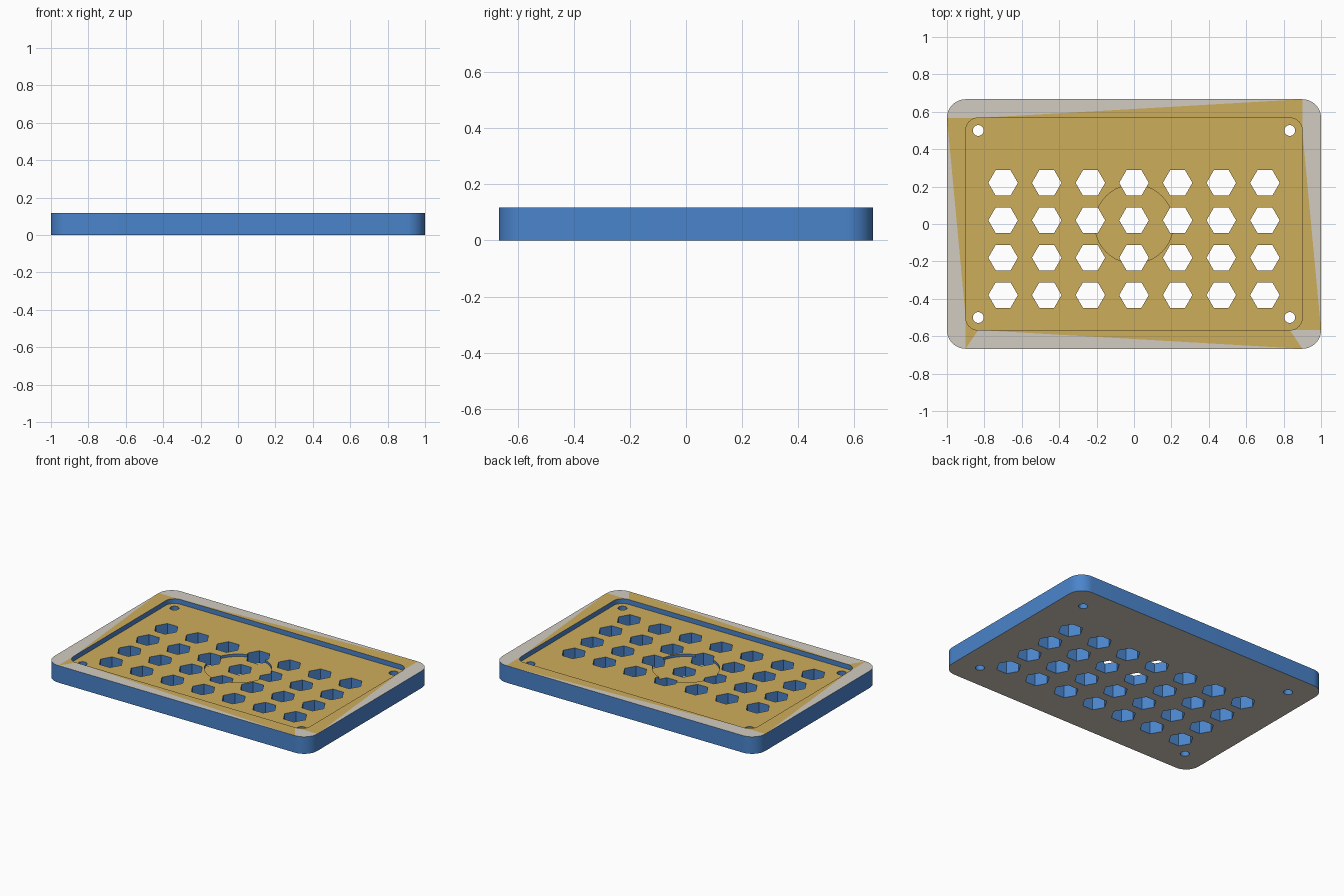
import bpy, bmesh, math

if "Cube" in bpy.data.objects:
    bpy.data.objects.remove(bpy.data.objects["Cube"])

H, FLOOR, DISC = 0.117, 0.084, 0.067   # rim top, recess floor, round pocket floor
N = 12                                  # segments per rounded corner


def srgb(*c):
    return tuple(((v / 255 + 0.055) / 1.055) ** 2.4 for v in c) + (1.0,)


def material(name, colour):
    m = bpy.data.materials.new(name)
    m.diffuse_color = colour
    m.use_nodes = True
    m.node_tree.nodes["Principled BSDF"].inputs["Base Color"].default_value = m.diffuse_color
    return m


MATS = [material("blue_walls", srgb(74, 132, 203)),
        material("gold_face", srgb(206, 173, 91)),
        material("pale_grey", srgb(210, 204, 193))]
BLUE, GOLD, GREY = 0, 1, 2


def make_object(name, bm):
    bmesh.ops.recalc_face_normals(bm, faces=bm.faces)
    me = bpy.data.meshes.new(name)
    bm.to_mesh(me)
    bm.free()
    ob = bpy.data.objects.new(name, me)
    bpy.context.collection.objects.link(ob)
    for m in MATS:
        me.materials.append(m)
    return ob


def rounded_ring(bm, hx, hy, r, z):
    """Four corner arcs, counter-clockwise from the +x +y corner."""
    ring = []
    for k, (sx, sy) in enumerate([(1, 1), (-1, 1), (-1, -1), (1, -1)]):
        arc = []
        for i in range(N + 1):
            a = math.pi / 2 * (k + i / N)
            arc.append(bm.verts.new((sx * (hx - r) + r * math.cos(a),
                                     sy * (hy - r) + r * math.sin(a), z)))
        ring.append(arc)
    return ring


def flat(ring):
    return [v for arc in ring for v in arc]


def face(bm, verts, mat):
    bm.faces.new(verts).material_index = mat


def wall(bm, a, b):
    for i in range(len(a)):
        j = (i + 1) % len(a)
        face(bm, (a[i], a[j], b[j], b[i]), BLUE)


def prism(bm, cx, cy, r, sides, z0, z1, bottom=BLUE):
    rings = [[bm.verts.new((cx + r * math.cos(2 * math.pi * i / sides),
                            cy + r * math.sin(2 * math.pi * i / sides), z))
              for i in range(sides)] for z in (z0, z1)]
    wall(bm, *rings)
    face(bm, rings[0][::-1], bottom)
    face(bm, rings[1], BLUE)


# Tray: outer wall, rim, recess wall, floor and underside
bm = bmesh.new()
base = rounded_ring(bm, 1.0, 0.667, 0.1, 0)
outer = rounded_ring(bm, 1.0, 0.667, 0.1, H)
inner = rounded_ring(bm, 0.9, 0.567, 0.067, H)
floor = rounded_ring(bm, 0.9, 0.567, 0.067, FLOOR)
wall(bm, flat(base), flat(outer))
wall(bm, flat(floor), flat(inner))
face(bm, flat(base)[::-1], GREY)
face(bm, flat(floor), GOLD)

# Rim: grey triangles along the outside, gold along the inside
for k in range(4):
    o, n = outer[k], inner[k]
    for i in range(N):
        face(bm, (o[i], o[i + 1], n[0]), GREY)
        face(bm, (n[i + 1], n[i], o[N]), GOLD)
    o0, o1 = o[N], outer[(k + 1) % 4][0]
    n0, n1 = n[N], inner[(k + 1) % 4][0]
    if k == 2:      # the front side is split along the other diagonal
        face(bm, (o0, o1, n0), GREY)
        face(bm, (n1, n0, o1), GOLD)
    else:
        face(bm, (o0, o1, n1), GREY)
        face(bm, (n1, n0, o0), GOLD)
tray = make_object("vented_tray", bm)

# Cutter for the round pocket
bm = bmesh.new()
prism(bm, 0, 0, 0.21, 64, DISC, H + 0.1, GOLD)
pocket = make_object("pocket_cutter", bm)

# Cutter for the hexagonal vents and corner screw holes
bm = bmesh.new()
for col in range(7):
    for row in range(4):
        prism(bm, (col - 3) * 0.2333, 0.22 - row * 0.2, 0.079, 6, -0.1, H + 0.2)
for sx in (-1, 1):
    for sy in (-1, 1):
        prism(bm, sx * 0.833, sy * 0.5, 0.029, 32, -0.1, H + 0.2)
vents = make_object("vent_cutter", bm)

# Cut, then drop the cutters
bpy.context.view_layer.objects.active = tray
for ob in (pocket, vents):
    ob.hide_render = True
    mod = tray.modifiers.new(ob.name, 'BOOLEAN')
    mod.operation = 'DIFFERENCE'
    mod.solver = 'EXACT'
    mod.object = ob
    bpy.ops.object.modifier_apply(modifier=mod.name)
    bpy.data.objects.remove(ob)

# Smooth the round walls and keep the hard edges
bpy.ops.object.select_all(action='DESELECT')
tray.select_set(True)
bpy.ops.object.shade_smooth_by_angle(angle=math.radians(30))
